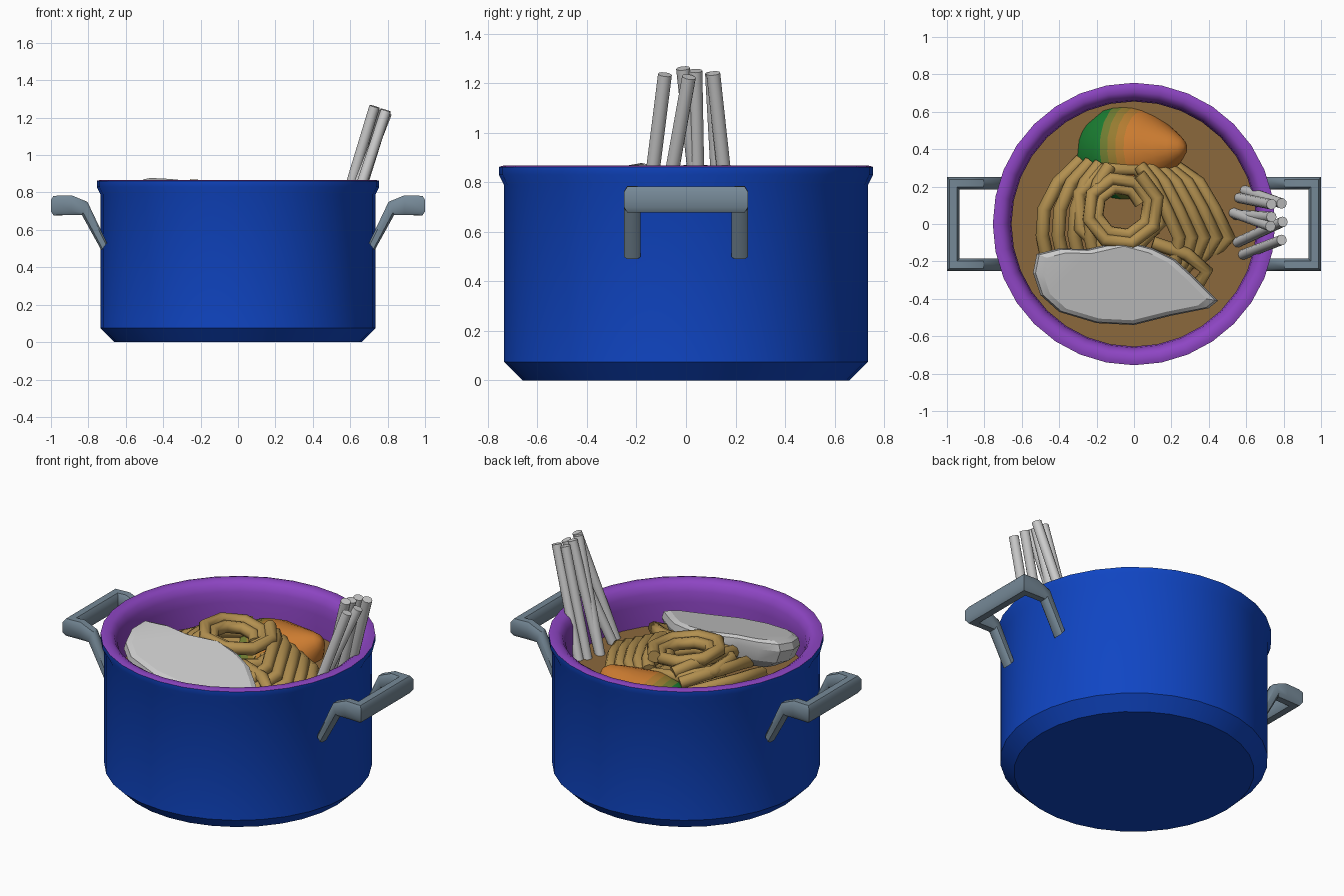
import bpy, math
from mathutils import Vector

if "Cube" in bpy.data.objects:
    bpy.data.objects.remove(bpy.data.objects["Cube"])


def material(name, color):
    m = bpy.data.materials.new(name)
    m.diffuse_color = (*color, 1)
    m.use_nodes = True
    m.node_tree.nodes["Principled BSDF"].inputs["Base Color"].default_value = m.diffuse_color
    return m


def mesh_object(name, verts, faces, mats=(), smooth=35):
    me = bpy.data.meshes.new(name)
    me.from_pydata(verts, [], faces)
    ob = bpy.data.objects.new(name, me)
    bpy.context.collection.objects.link(ob)
    for m in mats:
        me.materials.append(m)
    if smooth:
        bpy.ops.object.select_all(action='DESELECT')
        ob.select_set(True)
        bpy.context.view_layer.objects.active = ob
        bpy.ops.object.shade_smooth_by_angle(angle=math.radians(smooth))
    return ob


def loft(name, rings, mats=(), smooth=35, caps=(True, True)):
    """Skin a list of equal-sized rings of points."""
    n = len(rings[0])
    verts = [p for r in rings for p in r]
    faces = [(k*n + i, k*n + (i+1) % n, (k+1)*n + (i+1) % n, (k+1)*n + i)
             for k in range(len(rings)-1) for i in range(n)]
    if caps[0]:
        faces.append(tuple(reversed(range(n))))
    if caps[1]:
        faces.append(tuple(range(len(verts)-n, len(verts))))
    return mesh_object(name, verts, faces, mats, smooth)


def circle(r, z, n=32):
    return [(r*math.cos(2*math.pi*i/n), r*math.sin(2*math.pi*i/n), z) for i in range(n)]


blue = material("blue", (0.005, 0.06, 0.55))
purple = material("purple", (0.27, 0.06, 0.55))
steel = material("steel", (0.18, 0.25, 0.31))
brown = material("broth_brown", (0.26, 0.14, 0.045))
tan = material("noodle_tan", (0.45, 0.28, 0.08))

# Pot shell, lining with rounded rim, broth
loft("pot_body", [circle(r, z) for r, z in
     [(.66, 0), (.735, .075), (.735, .79), (.755, .83), (.755, .862)]],
     [blue], caps=(True, False))
loft("pot_lining", [circle(r, z) for r, z in
     [(.755, .862), (.735, .868), (.705, .866), (.68, .85), (.662, .81), (.655, .75), (.655, .58)]],
     [purple], 60, caps=(False, False))
loft("broth", [circle(.655, .60), circle(.655, .62)], [brown])

# Handles: chamfered section carried along a U-shaped path, (top xz, bottom xz, y, side)
half = [((.70, .53), (.73, .49), .217, (0, .033)),
        ((.805, .75), (.835, .68), .217, (0, .033)),
        ((.89, .785), (.89, .68), .217, (0, .033)),
        ((.966, .782), (.966, .678), .217, (.034, .033))]
path = half + [(t, b, -y, (sx, -sy)) for t, b, y, (sx, sy) in reversed(half)]
section = [(1, .6), (.6, 1), (-.6, 1), (-1, .6), (-1, -.6), (-.6, -1), (.6, -1), (1, -.6)]
for side, label in ((1, "right"), (-1, "left")):
    rings = []
    for k, (t, b, y, s) in enumerate(path):
        t, b = Vector((t[0], y, t[1])), Vector((b[0], y, b[1]))
        c, u = (t+b)/2, (t-b)/2
        w = Vector((s[0], s[1], 0))
        ring = [c + w*p + u*q for p, q in section]
        rings.append([(side*v.x, side*v.y, v.z) for v in ring])
    loft(label + "_handle", rings, [steel], 40)

# Noodles: coiled nest with draped strands
noodles = bpy.data.curves.new("noodles", 'CURVE')
noodles.dimensions = '3D'
noodles.bevel_depth = .036
noodles.bevel_resolution = 2
noodles.use_fill_caps = True
noodles.materials.append(tan)
bpy.context.collection.objects.link(bpy.data.objects.new("noodles", noodles))


def strand(points):
    sp = noodles.splines.new('POLY')
    sp.points.add(len(points)-1)
    for p, co in zip(sp.points, points):
        p.co = (*co, 1)
    sp.use_smooth = True


def coil(r0, r1, z0, z1, turns, start, per_turn=8):
    n = int(turns*per_turn)
    pts = []
    for i in range(n+1):
        f, a = i/n, start + 2*math.pi*i/per_turn
        r = r0 + (r1-r0)*f
        x = -.07 + r*math.cos(a)
        pts.append((x, .08 + r*math.sin(a), z0 + (z1-z0)*f - .12*(x+.2)))
    strand(pts)


coil(.11, .21, .80, .845, 2.2, .3)
coil(.20, .25, .74, .77, 1.6, 2.0)
coil(.13, .22, .66, .70, 2.0, 1.0)
for k in range(4):      # left drapes
    d = .085*k
    z = .80 - .045*k
    strand([(-.13-d*.6, .31+.01*k, z-.02), (-.19-d*.85, .22, z+.01), (-.225-d, .08, z+.01),
            (-.235-d, -.06, z-.01), (-.21-d, -.18, z-.05)])
for k in range(5):      # right drapes
    d = .062*k
    z = .775 - .03*k
    strand([(.03+d*.75, .31, z-.02), (.10+d, .22, z), (.17+d*1.05, .08, z),
            (.24+d*1.08, -.07, z-.03), (.22+d*.9, -.20+.015*k, z-.06),
            (.15+d*.9, -.31+.03*k, z-.09)])
strand([(.1, -.1, .74), (.28, -.16, .73), (.39, -.25, .70), (.33, -.34, .66)])

# Vegetable: round green body blending to an orange tip
base = Vector((-.05, .38, .50))
axis = Vector((.32, .03, .24)).normalized()
e1 = axis.cross(Vector((0, 1, 0))).normalized()
e2 = axis.cross(e1)
profile = [(-.28, .01), (-.25, .13), (-.19, .21), (-.1, .265), (0, .28), (.04, .275), (.08, .262),
           (.12, .243), (.16, .222), (.22, .175), (.28, .13), (.34, .085), (.385, .045), (.40, .01)]
rings = [[base + axis*t + (e1*math.cos(2*math.pi*i/20) + e2*math.sin(2*math.pi*i/20))*r
          for i in range(20)] for t, r in profile]
green, orange = Vector((.01, .2, .03)), Vector((.6, .2, .03))
mats = [material("vegetable_%d" % i, green.lerp(orange, i/4)) for i in range(5)]
veg = loft("vegetable", rings, mats, 60)
for p in veg.data.polygons:
    t = (p.center - base).dot(axis)
    p.material_index = round(4*min(1, max(0, (t-.02)/.14)))

# Grey slice: tilted faceted slab
outline = [(-.52, -.16), (-.40, -.13), (-.25, -.135), (-.05, -.09), (.1, -.13), (.22, -.19),
           (.33, -.29), (.45, -.41), (.40, -.45), (.2, -.49), (0, -.54), (-.2, -.53),
           (-.40, -.47), (-.50, -.38), (-.54, -.26)]


def slab_ring(scale, drop):
    cx, cy = -.08, -.33
    ring = []
    for x, y in reversed(outline):
        x, y = cx + (x-cx)*scale, cy + (y-cy)*scale
        ring.append((x, y, .805 + .2*(y+.33) - .1*(x+.04) - drop))
    return ring


loft("meat_slice", [slab_ring(.70, .18), slab_ring(.92, .13), slab_ring(1, .055),
                    slab_ring(.97, .015), slab_ring(.88, 0)], smooth=20)

# Grey sticks leaning on the rim
sticks = [((.59, .18, .60), (.79, .11, 1.24)), ((.58, -.165, .60), (.79, -.085, 1.235)),
          ((.55, -.10, .60), (.795, .012, 1.225)), ((.53, .06, .60), (.73, -.012, 1.26)),
          ((.54, .05, .60), (.735, .038, 1.25)), ((.56, .14, .60), (.735, .105, 1.24))]
for k, (a, b) in enumerate(sticks):
    a, b = Vector(a), Vector(b)
    d = (b-a).normalized()
    u = d.cross(Vector((0, 1, 0))).normalized()
    v = d.cross(u)
    rings = [[c + (u*math.cos(i*math.pi/6) + v*math.sin(i*math.pi/6))*.028 for i in range(12)]
             for c in (a, b)]
    loft("stick_%d" % (k+1), rings, smooth=40)

# Consistent outward normals
for ob in bpy.data.objects:
    if ob.type == 'MESH' and ob.name not in ("pot_body", "pot_lining"):
        import bmesh
        bm = bmesh.new()
        bm.from_mesh(ob.data)
        bmesh.ops.recalc_face_normals(bm, faces=bm.faces)
        bm.to_mesh(ob.data)
        bm.free()
